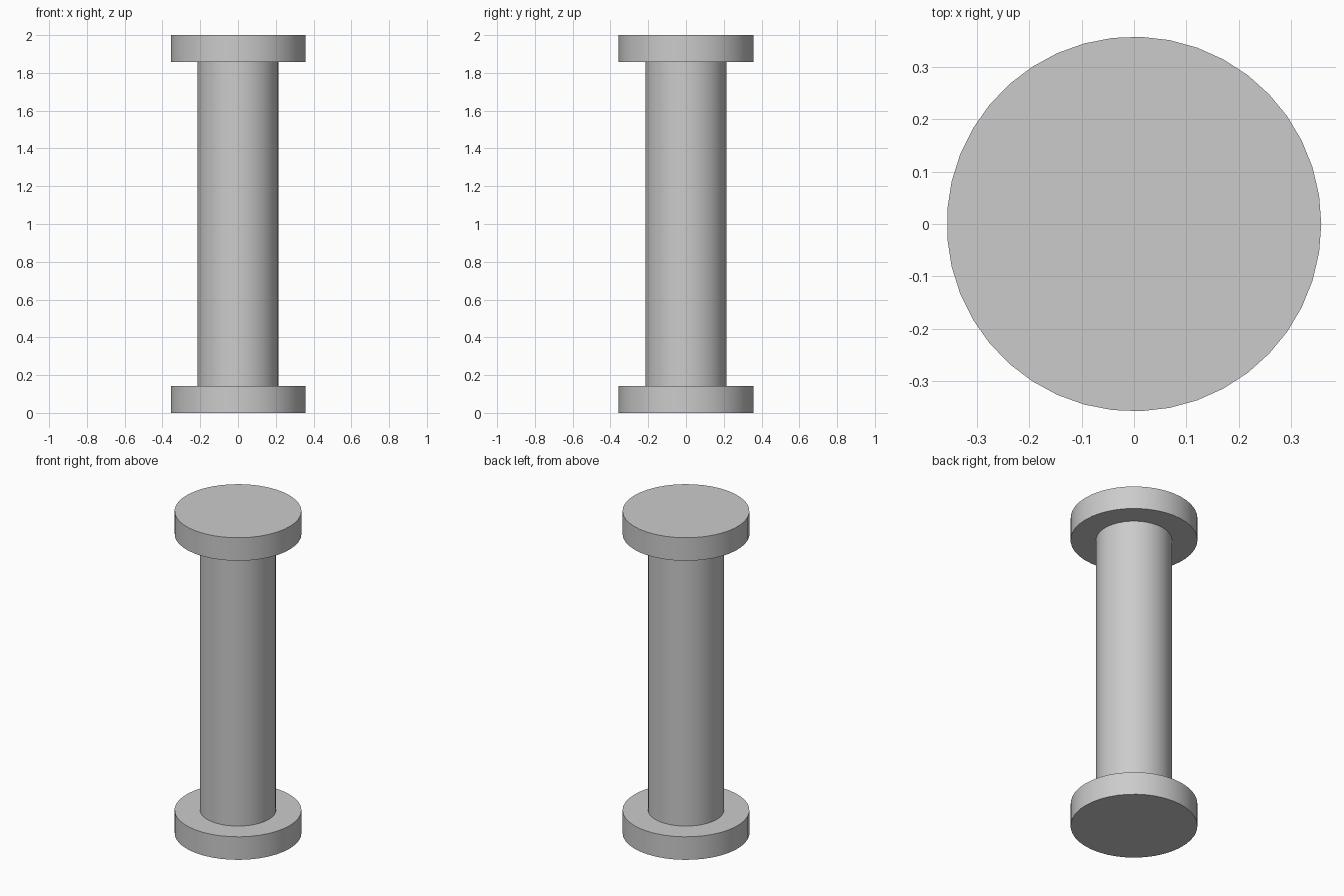
import bpy
import math

# Remove the default cube
cube = bpy.data.objects.get("Cube")
if cube:
    bpy.data.objects.remove(cube, do_unlink=True)

SIDES = 41
HEIGHT = 2.0
FLANGE_RADIUS = 0.357
FLANGE_THICKNESS = 0.143
SHAFT_RADIUS = 0.214

# Single plain grey
grey = bpy.data.materials.new("plain_grey")
grey.use_nodes = True
colour = (0.6, 0.6, 0.6, 1.0)
grey.diffuse_color = colour
grey.node_tree.nodes["Principled BSDF"].inputs["Base Color"].default_value = colour


def add_disc(name, radius, bottom, top, caps="NGON"):
    """Upright cylinder between two heights, with a corner on the +x axis."""
    bpy.ops.mesh.primitive_cylinder_add(
        vertices=SIDES, radius=radius, depth=top - bottom, end_fill_type=caps,
        location=(0, 0, (bottom + top) / 2), rotation=(0, 0, -math.pi / 2))
    part = bpy.context.object
    part.name = name
    part.data.materials.append(grey)
    bpy.ops.object.transform_apply(location=False, rotation=True, scale=False)
    bpy.ops.object.shade_smooth_by_angle(angle=math.radians(30))
    return part


# Matching end flanges, joined by an open-ended shaft
add_disc("bottom_flange", FLANGE_RADIUS, 0, FLANGE_THICKNESS)
add_disc("top_flange", FLANGE_RADIUS, HEIGHT - FLANGE_THICKNESS, HEIGHT)
add_disc("shaft", SHAFT_RADIUS, FLANGE_THICKNESS, HEIGHT - FLANGE_THICKNESS, "NOTHING")
